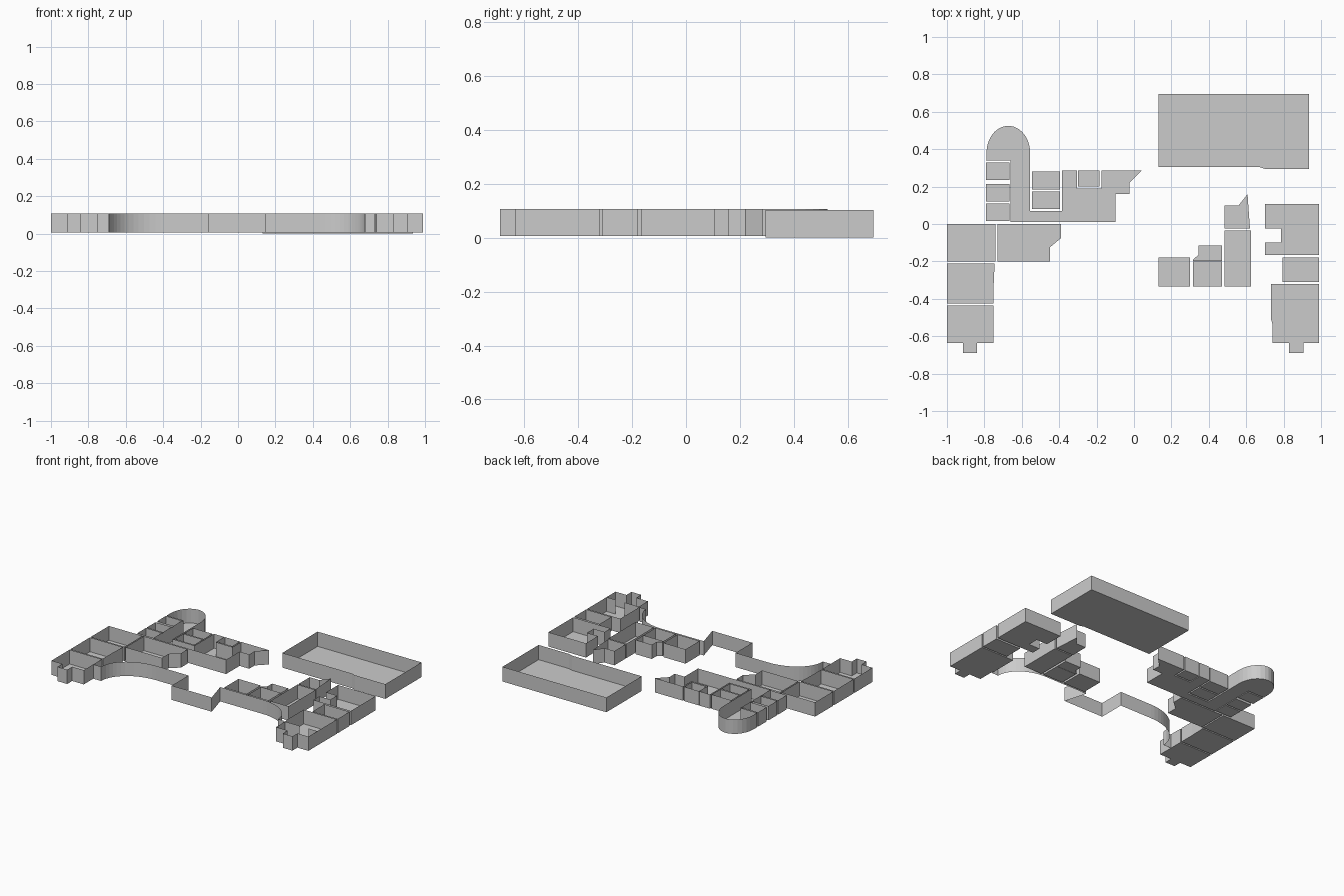
import bpy, bmesh, math

BASE, TOP = 0.006, 0.106


def build(name, pts, z0=BASE, z1=TOP, closed=True):
    """Thin wall sheets along an outline; closed outlines also get a floor."""
    bm = bmesh.new()
    low = [bm.verts.new((x, y, z0)) for x, y in pts]
    high = [bm.verts.new((x, y, z1)) for x, y in pts]
    n = len(pts)
    for i in range(n if closed else n - 1):
        j = (i + 1) % n
        bm.faces.new((low[i], low[j], high[j], high[i]))
    if closed:
        bm.faces.new(low[::-1])
        bmesh.ops.recalc_face_normals(bm, faces=bm.faces)
    mesh = bpy.data.meshes.new(name)
    bm.to_mesh(mesh)
    bm.free()
    ob = bpy.data.objects.new(name, mesh)
    bpy.context.collection.objects.link(ob)
    return ob


def rect(x0, x1, y0, y1):
    return [(x0, y0), (x1, y0), (x1, y1), (x0, y1)]


def arc(cx, cy, rx, ry, a0, a1, n=14):
    angles = [math.radians(a0 + (a1 - a0) * i / n) for i in range(n + 1)]
    return [(cx + rx * math.cos(a), cy + ry * math.sin(a)) for a in angles]


# Plain rectangular rooms
rooms = {
    "left_back_room": (-1.0, -0.74, -0.2, 0.0),
    "left_small_room_a": (-0.79, -0.665, 0.235, 0.33),
    "left_small_room_b": (-0.79, -0.665, 0.12, 0.215),
    "left_small_room_c": (-0.79, -0.665, 0.015, 0.11),
    "left_inner_room_a": (-0.545, -0.395, 0.185, 0.28),
    "left_inner_room_b": (-0.545, -0.395, 0.08, 0.175),
    "left_closet": (-0.30, -0.185, 0.2, 0.285),
    "right_inner_room_a": (0.13, 0.30, -0.335, -0.18),
    "right_inner_room_b": (0.315, 0.47, -0.335, -0.2),
    "right_inner_room_c": (0.485, 0.625, -0.335, -0.035),
    "right_side_room": (0.795, 0.99, -0.31, -0.18),
}
for name, r in rooms.items():
    build(name, rect(*r))

# Irregular rooms of the left wing
build("left_middle_room", [(-1, -0.425), (-0.75, -0.425), (-0.75, -0.32),
                           (-0.745, -0.21), (-1, -0.21)])
build("left_front_room", [(-1, -0.635), (-0.915, -0.635), (-0.915, -0.69), (-0.84, -0.69),
                          (-0.84, -0.635), (-0.75, -0.635), (-0.75, -0.435), (-1, -0.435)])
build("left_hall", [(-0.73, -0.2), (-0.45, -0.2), (-0.45, -0.125), (-0.39, -0.075),
                    (-0.39, 0), (-0.73, 0)])
build("left_corridor", [(-0.79, 0.34), (-0.66, 0.34), (-0.66, 0.01), (-0.10, 0.01),
                        (-0.10, 0.16), (-0.025, 0.16), (-0.025, 0.22), (0.04, 0.285),
                        (-0.175, 0.285), (-0.175, 0.19), (-0.305, 0.19), (-0.305, 0.285),
                        (-0.385, 0.285), (-0.385, 0.07), (-0.555, 0.07)]
      + arc(-0.672, 0.38, 0.117, 0.145, 0, 180))

# Irregular rooms of the right wing
build("right_nook", [(0.315, -0.198), (0.47, -0.198), (0.47, -0.115), (0.345, -0.115),
                     (0.345, -0.165), (0.315, -0.19)])
build("right_pointed_room", [(0.485, -0.025), (0.62, -0.025), (0.607, 0.16),
                             (0.56, 0.1), (0.485, 0.1)])
build("right_back_room", [(0.7, -0.165), (0.99, -0.165), (0.99, 0.108), (0.7, 0.108),
                          (0.7, -0.025), (0.785, -0.025), (0.785, -0.1), (0.7, -0.1)])
build("right_front_room", [(0.74, -0.635), (0.83, -0.635), (0.83, -0.69), (0.905, -0.69),
                           (0.905, -0.635), (0.99, -0.635), (0.99, -0.32), (0.733, -0.32),
                           (0.733, -0.51), (0.74, -0.535)])
for i, (a, b) in enumerate([(0.74, 0.85), (0.92, 0.99)]):
    build(f"right_divider_{i}", [(a, -0.535), (b, -0.535)], closed=False)

# Large detached hall, set slightly lower
build("large_hall", [(0.13, 0.305), (0.67, 0.305), (0.7, 0.295), (0.935, 0.295),
                     (0.935, 0.695), (0.13, 0.695)], 0.0, 0.103)

# Long front wall with curved ends and a stepped centre
build("front_wall", [(-0.75, -0.53)] + arc(-0.41, -0.53, 0.28, 0.21, 180, 90)
      + [(-0.16, -0.32), (-0.16, -0.505), (0.15, -0.505), (0.105, -0.347)]
      + arc(0.44, -0.53, 0.24, 0.183, 90, 0) + [(0.733, -0.53)], closed=False)
